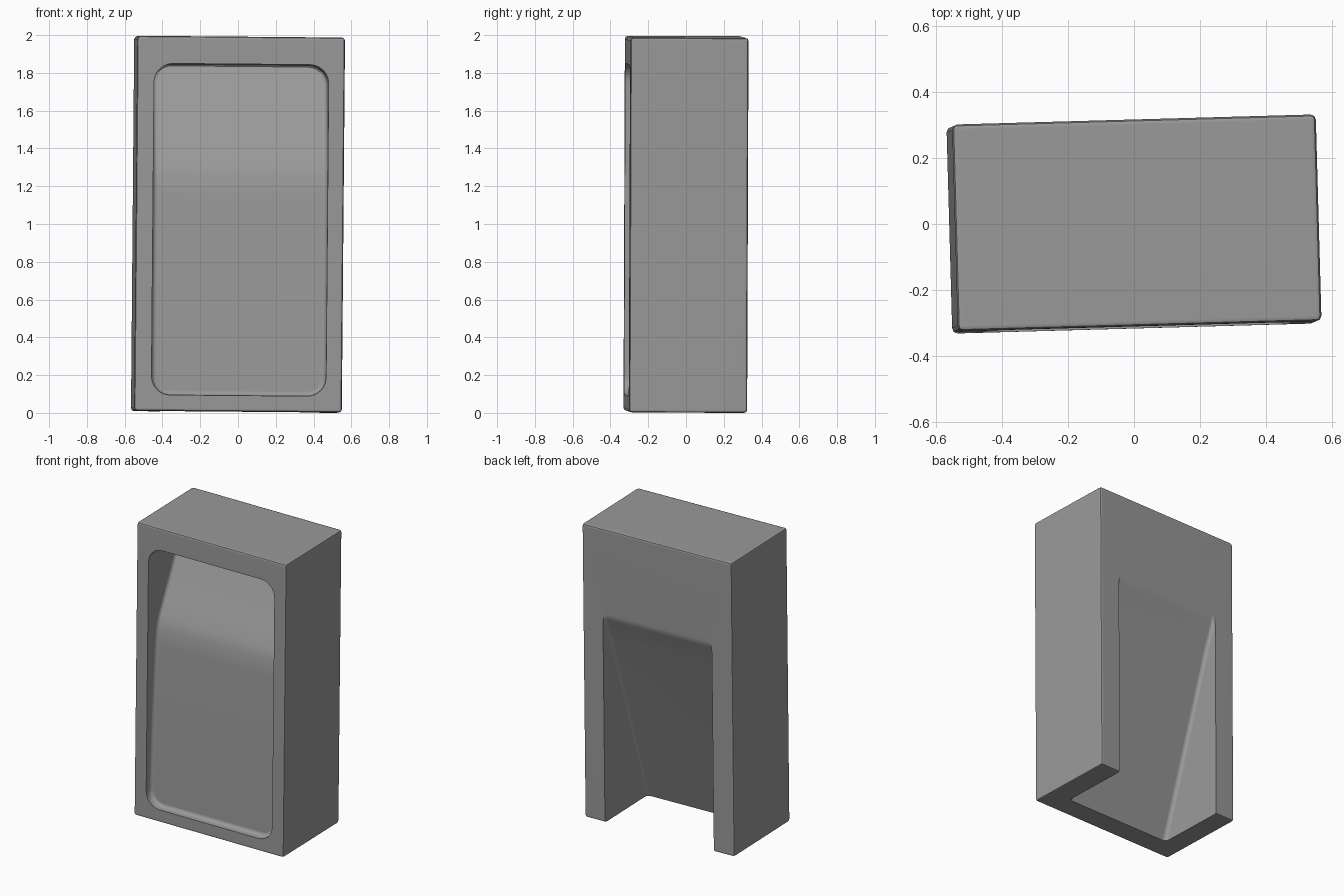
import bpy, bmesh, math
from mathutils import Matrix

if "Cube" in bpy.data.objects:
    bpy.data.objects.remove(bpy.data.objects["Cube"])

W, D, H = 1.1, 0.625, 1.985
FRONT, BACK = -D / 2, D / 2

grey = bpy.data.materials.new("plain_grey")
grey.use_nodes = True
colour = (0.32, 0.32, 0.32, 1)
grey.diffuse_color = colour
grey.node_tree.nodes["Principled BSDF"].inputs["Base Color"].default_value = colour


def prism(name, outline, direction):
    """Extrude a closed outline of 3D points along a direction."""
    bm = bmesh.new()
    face = bm.faces.new([bm.verts.new(p) for p in outline])
    result = bmesh.ops.extrude_face_region(bm, geom=[face])
    verts = [v for v in result["geom"] if isinstance(v, bmesh.types.BMVert)]
    bmesh.ops.translate(bm, verts=verts, vec=direction)
    bmesh.ops.recalc_face_normals(bm, faces=bm.faces)
    mesh = bpy.data.meshes.new(name)
    bm.to_mesh(mesh)
    bm.free()
    mesh.materials.append(grey)
    obj = bpy.data.objects.new(name, mesh)
    bpy.context.collection.objects.link(obj)
    return obj


def apply(obj, mod):
    bpy.context.view_layer.objects.active = obj
    bpy.ops.object.modifier_apply(modifier=mod.name)


def combine(obj, cutter, operation):
    mod = obj.modifiers.new("cut", "BOOLEAN")
    mod.operation, mod.object, mod.solver = operation, cutter, "EXACT"
    apply(obj, mod)
    bpy.data.objects.remove(cutter)


def bevel(obj, width, segments):
    mod = obj.modifiers.new("soft_edges", "BEVEL")
    mod.width, mod.segments, mod.limit_method = width, segments, "ANGLE"
    mod.angle_limit = math.radians(40)
    mod.use_clamp_overlap = False
    apply(obj, mod)


def rounded_rect(x0, x1, z0, z1, r, y, steps=6):
    points = []
    corners = [(x1 - r, z1 - r), (x0 + r, z1 - r), (x0 + r, z0 + r), (x1 - r, z0 + r)]
    for i, (cx, cz) in enumerate(corners):
        for s in range(steps + 1):
            a = math.pi / 2 * (i + s / steps)
            points.append((cx + r * math.cos(a), y, cz + r * math.sin(a)))
    return points


# Outer block with softened edges
block = prism("block", [(-W / 2, FRONT, 0), (W / 2, FRONT, 0),
                        (W / 2, BACK, 0), (-W / 2, BACK, 0)], (0, 0, H))
bevel(block, 0.016, 2)

# Front recess: rounded opening whose floor sweeps back toward the top
pocket = prism("pocket", rounded_rect(-0.46, 0.465, 0.085, 1.84, 0.1, FRONT - 0.1), (0, D, 0))
floor = [(0, 0.045), (0.6, 0.065), (1.15, 0.095), (1.25, 0.108), (1.32, 0.13),
         (1.4, 0.17), (1.6, 0.27), (1.95, 0.43)]
side = [(-1, FRONT + d, z) for z, d in floor] + [(-1, FRONT - 0.3, 1.95), (-1, FRONT - 0.3, 0)]
combine(pocket, prism("recess_floor", side, (2, 0, 0)), "INTERSECT")
bevel(pocket, 0.025, 3)
combine(block, pocket, "DIFFERENCE")

# Rear hollow: open at the foot, sloping out to the back face
slope = [(-0.1, 0.505), (1.2, 0.08), (1.3, 0.042), (1.37, 0.018), (1.44, -0.01)]
side = [(-0.4, BACK - d, z) for z, d in slope] + [(-0.4, BACK + 0.2, 1.44), (-0.4, BACK + 0.2, -0.1)]
hollow = prism("rear_hollow", side, (0.8, 0, 0))
bevel(hollow, 0.025, 3)
combine(block, hollow, "DIFFERENCE")

# Slight twist and lean, then rest on the ground
block.data.transform(Matrix.Rotation(math.radians(1.6), 4, "Z")
                     @ Matrix.Rotation(math.radians(0.5), 4, "Y")
                     @ Matrix.Rotation(math.radians(-0.2), 4, "X")
                     @ Matrix.Translation((0, 0, -H / 2)))
low = min(v.co.z for v in block.data.vertices)
block.data.transform(Matrix.Translation((0, 0, -low)))

# Smooth shading that keeps the broad faces flat
bpy.ops.object.select_all(action="DESELECT")
block.select_set(True)
bpy.context.view_layer.objects.active = block
bpy.ops.object.shade_smooth_by_angle(angle=math.radians(35))
normals = block.modifiers.new("flat_faces", "WEIGHTED_NORMAL")
normals.keep_sharp = True
